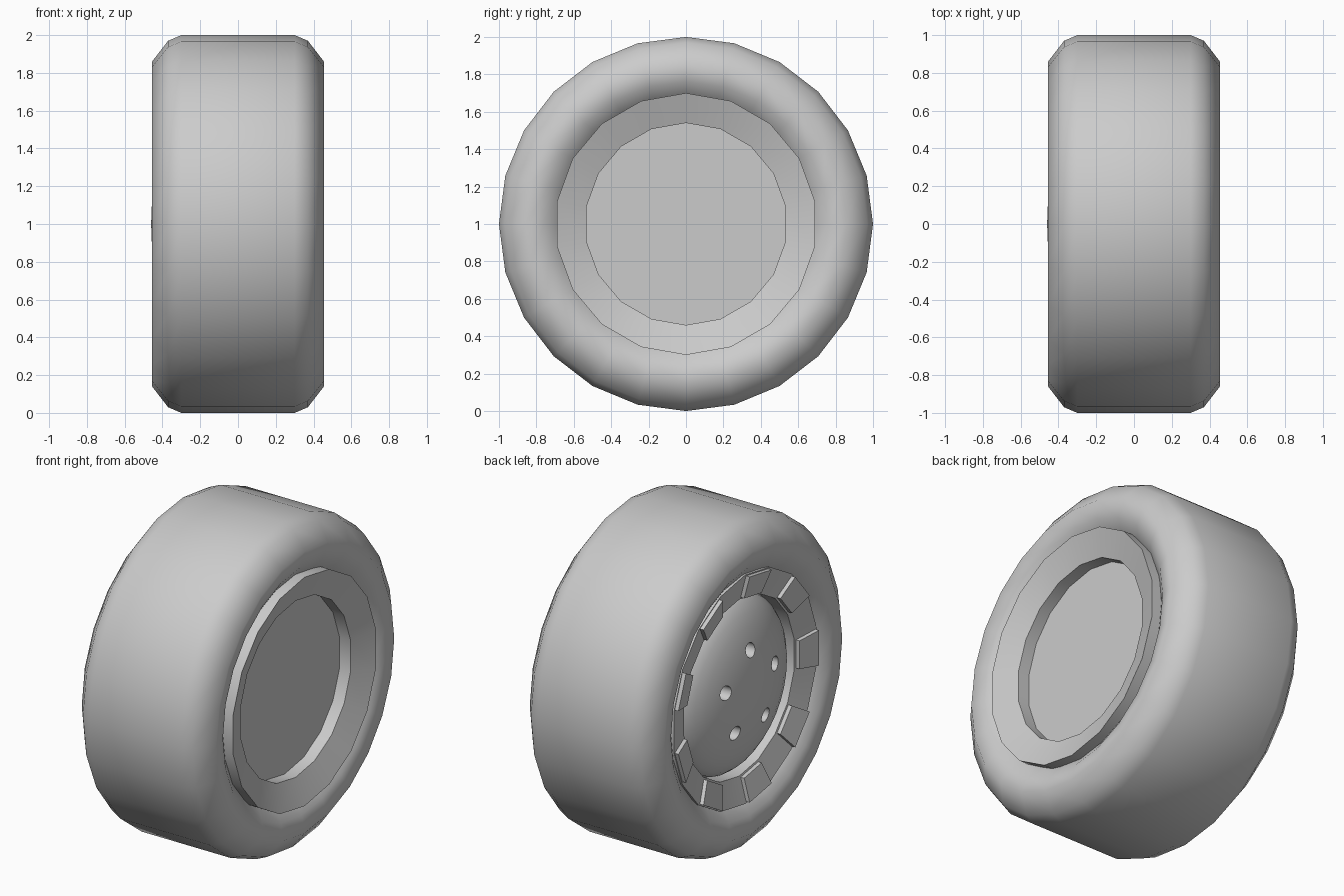
import bpy, bmesh
from math import sin, cos, radians, sqrt
from mathutils import Matrix

cube = bpy.data.objects.get("Cube")
if cube:
    bpy.data.objects.remove(cube, do_unlink=True)

grey = bpy.data.materials.new("plain grey")
grey.use_nodes = True
grey.diffuse_color = (0.6, 0.6, 0.6, 1)
grey.node_tree.nodes["Principled BSDF"].inputs["Base Color"].default_value = (0.6, 0.6, 0.6, 1)


def point(x, r, degrees):
    """Position on the wheel, with the angle measured from the top towards +y."""
    a = radians(degrees)
    return (x, r * sin(a), 1 + r * cos(a))


def finish(name, bm):
    bmesh.ops.recalc_face_normals(bm, faces=bm.faces)
    mesh = bpy.data.meshes.new(name)
    bm.to_mesh(mesh)
    bm.free()
    mesh.materials.append(grey)
    obj = bpy.data.objects.new(name, mesh)
    bpy.context.collection.objects.link(obj)
    return obj


def smooth(obj, degrees):
    bpy.ops.object.select_all(action='DESELECT')
    obj.select_set(True)
    bpy.context.view_layer.objects.active = obj
    bpy.ops.object.shade_smooth_by_angle(angle=radians(degrees))


def revolve(name, profile, sides, closed=False):
    """Turn an (x, radius) profile around the axle; a radius of 0 makes a pole."""
    bm = bmesh.new()
    rings = []
    for x, r in profile:
        if r == 0:
            rings.append([bm.verts.new((x, 0, 1))] * sides)
        else:
            rings.append([bm.verts.new(point(x, r, 360 * i / sides)) for i in range(sides)])
    pairs = list(zip(rings, rings[1:]))
    if closed:
        pairs.append((rings[-1], rings[0]))
    for a, b in pairs:
        for i in range(sides):
            j = (i + 1) % sides
            bm.faces.new(dict.fromkeys((a[i], a[j], b[j], b[i])))
    return finish(name, bm)


# Tyre with rounded shoulders and slightly dished sidewalls
half = [(0.30, 1.0), (0.37, 0.97), (0.455, 0.86), (0.43, 0.76), (0.38, 0.69), (0.34, 0.66)]
tyre = revolve("tyre", half + [(-x, r) for x, r in reversed(half)], 24, closed=True)
smooth(tyre, 60)

# Rim with a deep flat recess on one side and a seat for the hub on the other
rim = revolve("rim", [(0.315, 0), (0.315, 0.54), (0.39, 0.54), (0.45, 0.70),
                      (-0.40, 0.70), (-0.36, 0.54), (-0.26, 0.54), (-0.26, 0)], 18)
smooth(rim, 30)

# Raised plates around the outer rim
bm = bmesh.new()
for k in range(9):
    mid = 30 + 40 * k
    layers = []
    for lift in (0.01, -0.025):
        layers.append([bm.verts.new(point(x + lift, r, mid + turn))
                       for x, r, turn in ((-0.398, 0.69, -9), (-0.398, 0.69, 9),
                                          (-0.362, 0.55, 9), (-0.362, 0.55, -9))])
    low, high = layers
    bm.faces.new(low)
    bm.faces.new(high)
    for i in range(4):
        j = (i + 1) % 4
        bm.faces.new((low[i], low[j], high[j], high[i]))
finish("rim_plates", bm)

# Domed hub, closed at the back
steps = 8
dome = [(-0.26 - 0.2 * sin(radians(90 * i / steps)), 0.535 * cos(radians(90 * i / steps)))
        for i in range(steps)]
hub = revolve("hub", [(-0.25, 0), (-0.25, 0.535)] + dome + [(-0.46, 0)], 36)

# Five bolt holes cut into the hub
bm = bmesh.new()
for k in range(5):
    x, y, z = point(-0.45, 0.25, 72 * k)
    place = Matrix.Translation((x, y, z)) @ Matrix.Rotation(radians(90), 4, 'Y')
    bmesh.ops.create_cone(bm, cap_ends=True, segments=16, radius1=0.043, radius2=0.043,
                          depth=0.2, matrix=place)
cutter = finish("bolt_hole_cutter", bm)
cutter.hide_render = True
cut = hub.modifiers.new("bolt_holes", 'BOOLEAN')
cut.operation = 'DIFFERENCE'
cut.solver = 'EXACT'
cut.object = cutter
bpy.ops.object.select_all(action='DESELECT')
hub.select_set(True)
bpy.context.view_layer.objects.active = hub
bpy.ops.object.modifier_apply(modifier=cut.name)
bpy.data.objects.remove(cutter, do_unlink=True)
smooth(hub, 35)
